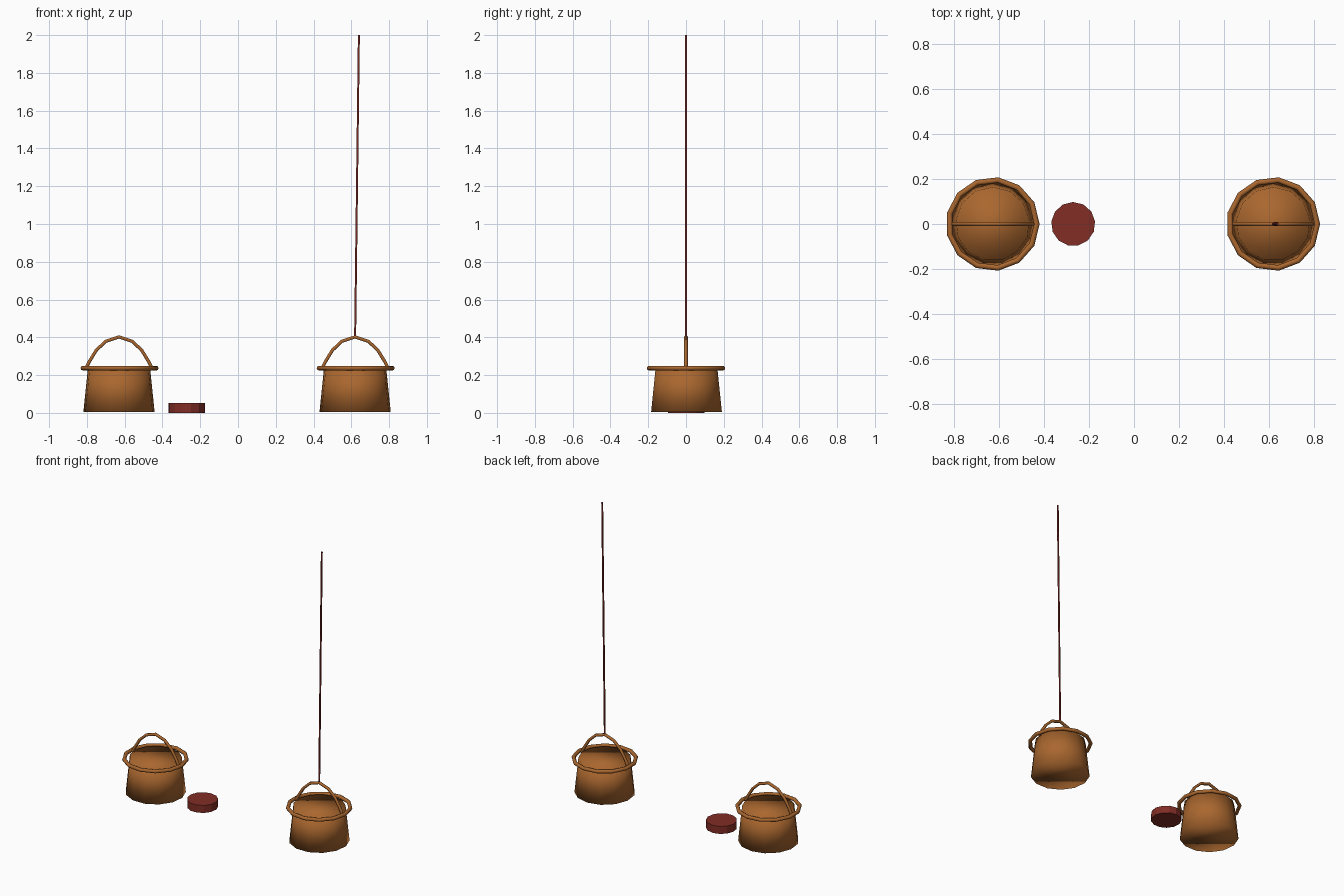
import bpy, math

if "Cube" in bpy.data.objects:
    bpy.data.objects.remove(bpy.data.objects["Cube"])

SIDES = 13


def material(name, color):
    m = bpy.data.materials.new(name)
    m.diffuse_color = (*color, 1)
    m.use_nodes = True
    m.node_tree.nodes["Principled BSDF"].inputs["Base Color"].default_value = m.diffuse_color
    return m


BROWN = material("brown_wicker", (0.40, 0.135, 0.028))
RED = material("dark_red", (0.22, 0.026, 0.018))


def finish(name, mat, smooth=True):
    o = bpy.context.object
    o.name = name
    o.data.materials.append(mat)
    if smooth:
        bpy.ops.object.shade_smooth()
    return o


def tube(name, points, radius, mat):
    # round tube along a polyline, converted to a mesh
    c = bpy.data.curves.new(name, 'CURVE')
    c.dimensions = '3D'
    c.bevel_depth = radius
    c.bevel_resolution = 1
    c.use_fill_caps = True
    s = c.splines.new('POLY')
    s.points.add(len(points) - 1)
    for p, co in zip(s.points, points):
        p.co = (*co, 1)
    o = bpy.data.objects.new(name, c)
    bpy.context.collection.objects.link(o)
    bpy.ops.object.select_all(action='DESELECT')
    o.select_set(True)
    bpy.context.view_layer.objects.active = o
    bpy.ops.object.convert(target='MESH')
    return finish(name, mat)


def bucket(side, x):
    # tapered closed body, wider at the base
    bpy.ops.mesh.primitive_cone_add(vertices=SIDES, radius1=0.19, radius2=0.165,
                                    depth=0.24, location=(x, 0, 0.125))
    finish(side + "_bucket_body", BROWN)
    # loose rim ring
    bpy.ops.mesh.primitive_torus_add(major_segments=SIDES, minor_segments=8,
                                     major_radius=0.197, minor_radius=0.0125,
                                     location=(x, 0, 0.237))
    finish(side + "_bucket_rim", BROWN)
    # arched handle
    half = [(0.175, 0.235), (0.158, 0.27), (0.12, 0.332), (0.07, 0.379)]
    arch = [(-a, z) for a, z in half] + [(0, 0.402)] + half[::-1]
    tube(side + "_bucket_handle", [(x + a, 0, z) for a, z in arch], 0.01, BROWN)


bucket("left", -0.63)
bucket("right", 0.62)

# rope rising from the right handle
tube("rope", [(0.62, 0, 0.40), (0.64, 0, 2.0)], 0.006, RED)

# low disc on the floor
bpy.ops.mesh.primitive_cylinder_add(vertices=SIDES, radius=0.098, depth=0.052,
                                    location=(-0.271, 0, 0.026))
finish("floor_disc", RED, smooth=False)
